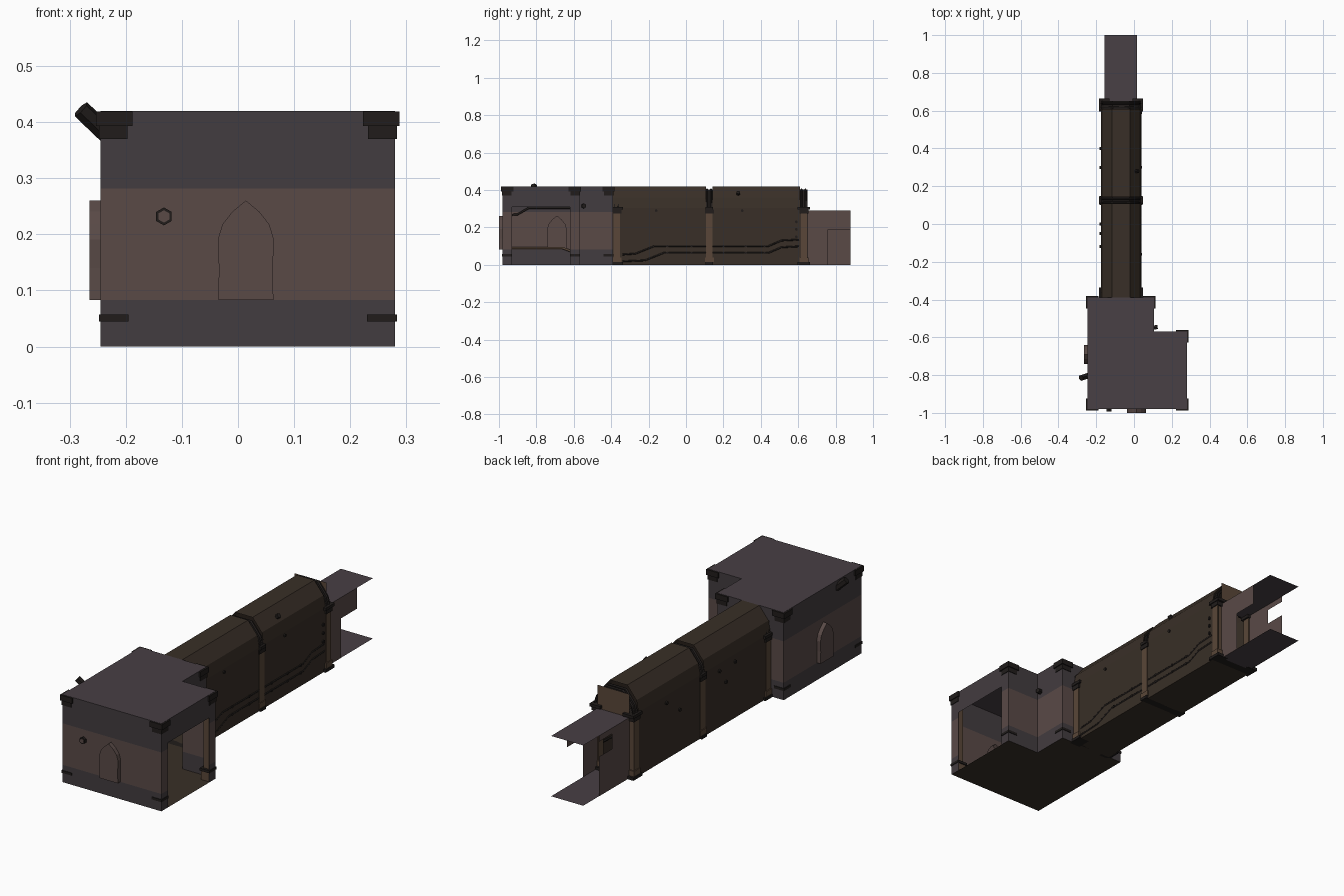
import bpy, bmesh
from math import radians
from mathutils import Vector, Matrix
from mathutils.geometry import tessellate_polygon

if "Cube" in bpy.data.objects:
    bpy.data.objects.remove(bpy.data.objects["Cube"])


def material(name, rgb):
    m = bpy.data.materials.new(name)
    m.diffuse_color = (*rgb, 1)
    m.use_nodes = True
    m.node_tree.nodes["Principled BSDF"].inputs["Base Color"].default_value = m.diffuse_color
    return m


WALL = material("wall", (0.10, 0.068, 0.062))
BAND = material("dark_band", (0.055, 0.045, 0.05))
ROOF = material("roof", (0.065, 0.05, 0.058))
VAULT = material("vault", (0.04, 0.028, 0.02))
TRIM = material("trim", (0.015, 0.012, 0.011))
POST = material("post", (0.10, 0.062, 0.04))


def build(name, verts, faces, mat):
    me = bpy.data.meshes.new(name)
    me.from_pydata([tuple(v) for v in verts], [], faces)
    me.materials.append(mat)
    ob = bpy.data.objects.new(name, me)
    bpy.context.collection.objects.link(ob)
    return ob


def sheet(name, loops, mat):
    """Flat polygon; loops after the first are holes."""
    loops = [[Vector(v) for v in lp] for lp in loops]
    tris = tessellate_polygon(loops)
    return build(name, [v for lp in loops for v in lp], [tuple(t) for t in tris], mat)


def box(name, lo, hi, mat):
    bm = bmesh.new()
    lo, hi = Vector(lo), Vector(hi)
    size = hi - lo
    bmesh.ops.create_cube(bm, size=1, matrix=Matrix.Translation((lo + hi) / 2) @ Matrix.Diagonal((*size, 1)))
    me = bpy.data.meshes.new(name)
    bm.to_mesh(me)
    bm.free()
    me.materials.append(mat)
    bpy.context.collection.objects.link(bpy.data.objects.new(name, me))


def rod(name, a, b, r, mat, sides=6):
    a, b = Vector(a), Vector(b)
    bm = bmesh.new()
    mx = Matrix.Translation((a + b) / 2) @ (b - a).to_track_quat('Z', 'Y').to_matrix().to_4x4()
    bmesh.ops.create_cone(bm, cap_ends=True, segments=sides, radius1=r, radius2=r, depth=(b - a).length, matrix=mx)
    me = bpy.data.meshes.new(name)
    bm.to_mesh(me)
    bm.free()
    me.materials.append(mat)
    bpy.context.collection.objects.link(bpy.data.objects.new(name, me))


def pipe(name, pts, r, mat):
    cu = bpy.data.curves.new(name, 'CURVE')
    cu.dimensions = '3D'
    cu.bevel_depth, cu.bevel_resolution = r, 1
    sp = cu.splines.new('POLY')
    sp.points.add(len(pts) - 1)
    for p, co in zip(sp.points, pts):
        p.co = (*co, 1)
    cu.materials.append(mat)
    bpy.context.collection.objects.link(bpy.data.objects.new(name, cu))


def extrude_y(name, profile, y0, y1, mat):
    """Open or closed x/z profile swept along y, without end caps."""
    n = len(profile)
    verts = [(x, y, z) for y in (y0, y1) for x, z in profile]
    return build(name, verts, [(i, (i + 1) % n, n + (i + 1) % n, n + i) for i in range(n)], mat)


# ---- Room shell: floor, roof and banded walls
X0, X1, XN = -0.245, 0.28, 0.105
Y0, Y1, YN = -0.98, -0.39, -0.57
H = 0.42
plan = [(X0, Y0), (X1, Y0), (X1, YN), (XN, YN), (XN, Y1), (X0, Y1)]
sheet("room_floor", [[(x, y, 0) for x, y in plan]], VAULT)
sheet("room_roof", [[(x, y, H) for x, y in plan]], ROOF)

half = [(0.049, 0.083), (0.048, 0.14), (0.05, 0.19), (0.042, 0.217), (0.024, 0.24)]
ARCH = half + [(0, 0.26)] + [(-u, z) for u, z in reversed(half)]


def wall(name, p, q, levels=(0, 0.083, 0.282, H), niche=None):
    p, q = Vector((*p, 0)), Vector((*q, 0))
    d = (q - p).normalized()
    out = Vector((d.y, -d.x, 0))
    up = Vector((0, 0, 1))
    for z0, z1 in zip(levels, levels[1:]):
        loops = [[p + up * z0, q + up * z0, q + up * z1, p + up * z1]]
        middle = z0 == 0.083
        if middle and niche is not None:
            # Pointed recess: rim on the wall, back panel pushed outward
            rim = [p + d * (niche + u) + up * (z + 0.0005) for u, z in ARCH]
            back = [v + out * 0.02 for v in rim]
            n = len(rim)
            build(name + "_niche", rim + back,
                  [(i, (i + 1) % n, n + (i + 1) % n, n + i) for i in range(n)]
                  + [tuple(range(n, 2 * n))], WALL)
            loops.append(rim)
        sheet(name, loops, WALL if middle else BAND)


wall("front_wall", (X0, Y0), (X1, Y0), niche=0.259)
wall("left_wall", (X0, Y1), (X0, Y0), niche=0.30)
wall("notch_wall_front", (X1, YN), (XN, YN))
wall("notch_wall_side", (XN, YN), (XN, Y1))
wall("doorway_pier_front", (X1, Y0), (X1, -0.93))
wall("doorway_pier_back", (X1, -0.62), (X1, YN))
wall("doorway_lintel", (X1, -0.93), (X1, -0.62), (0.31, H))
wall("passage_pier_right", (XN, Y1), (0.03, Y1))
wall("passage_pier_left", (-0.168, Y1), (X0, Y1))
wall("passage_lintel", (0.03, Y1), (-0.168, Y1), (0.36, H))

# Corner posts with base and stepped capital that poke through the shell
for x, y, sx, sy in [(X0, Y0, 1, 1), (X1, Y0, -1, 1), (X1, YN, -1, -1), (XN, Y1, -1, -1), (X0, Y1, 1, -1)]:
    for part, z0, z1, o, w, m in [("base", 0.001, 0.045, -0.003, 0.045, POST), ("base_ring", 0.045, 0.057, 0.003, 0.05, TRIM),
                                  ("shaft", 0.057, 0.37, -0.004, 0.038, POST),
                                  ("capital", 0.37, 0.393, 0.003, 0.048, TRIM), ("capital_top", 0.393, 0.419, 0.008, 0.057, TRIM)]:
        xs = sorted((x - sx * o, x + sx * w))
        ys = sorted((y - sy * o, y + sy * w))
        box("corner_post_" + part, (xs[0], ys[0], z0), (xs[1], ys[1], z1), m)

# Room lamps and wall pipes
rod("slanted_lamp", (-0.235, -0.80, 0.38), (-0.28, -0.815, 0.423), 0.017, TRIM)
rod("front_lamp", (-0.132, -0.965, 0.232), (-0.132, -0.992, 0.232), 0.016, TRIM)
rod("front_lamp_core", (-0.132, -0.96, 0.232), (-0.132, -0.9935, 0.232), 0.011, WALL)
rod("notch_lamp", (0.095, -0.55, 0.315), (0.125, -0.545, 0.315), 0.013, TRIM)
pipe("room_low_pipe", [(-0.235, -0.96, 0.09), (-0.235, -0.66, 0.09), (-0.235, -0.62, 0.075), (-0.235, -0.42, 0.075)], 0.007, POST)
pipe("room_high_pipe", [(-0.235, -0.96, 0.265), (-0.235, -0.9, 0.27), (-0.235, -0.84, 0.305), (-0.235, -0.42, 0.305)], 0.006, TRIM)

# ---- Corridor: two vaulted sections
CX = -0.069


def vault(w, top):
    side = [(w, 0), (w, 0.305), (w * 0.9, top - 0.06), (w * 0.44, top)]
    return [(CX + x, z) for x, z in side] + [(CX - x, z) for x, z in reversed(side)]


extrude_y("corridor_section_near", vault(0.106, 0.42), Y1, 0.108, VAULT)
extrude_y("corridor_section_far", vault(0.106, 0.42), 0.142, 0.61, VAULT)

# Arched frames: recessed vault band, ribs, and a column each side
for yc in (-0.37, 0.125, 0.63):
    extrude_y("frame_band", vault(0.104, 0.402), yc - 0.02, yc + 0.02, TRIM)
    for y in (yc - 0.012, yc + 0.008):
        pts = vault(0.103, 0.404)[1:-1]
        pipe("frame_rib", [(x, y, z) for x, z in pts], 0.005, TRIM)
    wide = 0.02 if yc == 0.125 else 0.034
    for s in (-1, 1):
        for part, u0, u1, dy, z0, z1, m in [("base", 0.06, 0.117, wide, 0.0, 0.014, TRIM),
                                            ("foot", 0.07, 0.113, 0.024, 0.014, 0.04, POST),
                                            ("shaft", 0.078, 0.109, 0.018, 0.04, 0.275, POST),
                                            ("collar", 0.07, 0.113, 0.024, 0.275, 0.295, TRIM),
                                            ("capital", 0.06, 0.117, wide, 0.295, 0.309, TRIM)]:
            xs = sorted((CX + s * u0, CX + s * u1))
            box("column_" + part, (xs[0], yc - dy, z0), (xs[1], yc + dy, z1), m)

# Cables along the right wall with clamps
for dz, dy in ((0, 0), (-0.036, 0.05)):
    path = [(-0.34, 0.055), (-0.27 + dy, 0.06), (-0.17 + dy, 0.1), (0.44, 0.1), (0.51, 0.13), (0.605, 0.135)]
    pipe("wall_cable", [(0.0345, y, z + dz) for y, z in path], 0.005, TRIM)
    for y in (-0.1, 0.03, 0.2, 0.32, 0.42):
        rod("cable_clamp", (0.03, y, 0.1 + dz), (0.041, y, 0.1 + dz), 0.007, TRIM)

# Small fixtures through the corridor walls and vault
for y, z in [(0.59, 0.15), (0.59, 0.19), (0.59, 0.23), (-0.16, 0.29), (0.3, 0.29)]:
    rod("right_bolt", (0.025, y, z), (0.043, y, z), 0.008, TRIM)
for y, z in [(0.4, 0.27), (0.3, 0.2), (0.0, 0.27), (-0.05, 0.2), (-0.12, 0.27)]:
    rod("left_bolt", (-0.165, y, z), (-0.182, y, z), 0.009, TRIM)
rod("vault_lamp", (0.0, 0.28, 0.37), (0.022, 0.28, 0.388), 0.011, TRIM)

# ---- Far exit: floor, ceiling, transom and stepped side walls
EL, ER, EZ, YS = -0.155, 0.015, 0.29, 0.61
for label, z in (("floor", 0.001), ("ceiling", EZ)):
    sheet("exit_" + label, [[(EL, YS, z), (ER, YS, z), (ER, 1, z), (EL, 1, z)]], ROOF)
sheet("exit_transom", [[(EL, 0.65, EZ), (ER, 0.65, EZ), (ER, 0.65, 0.402), (EL, 0.65, 0.402)]], POST)
right = [(YS, 0), (0.76, 0), (0.76, 0.19), (0.88, 0.19), (0.88, EZ), (YS, EZ)]
left = [(YS, 0), (0.88, 0), (0.88, 0.19), (0.78, 0.19), (0.78, 0.262), (0.88, 0.262), (0.88, EZ), (YS, EZ)]
sheet("exit_right_wall", [[(ER, y, z) for y, z in right]], WALL)
sheet("exit_left_wall", [[(EL, y, z) for y, z in left]], WALL)
